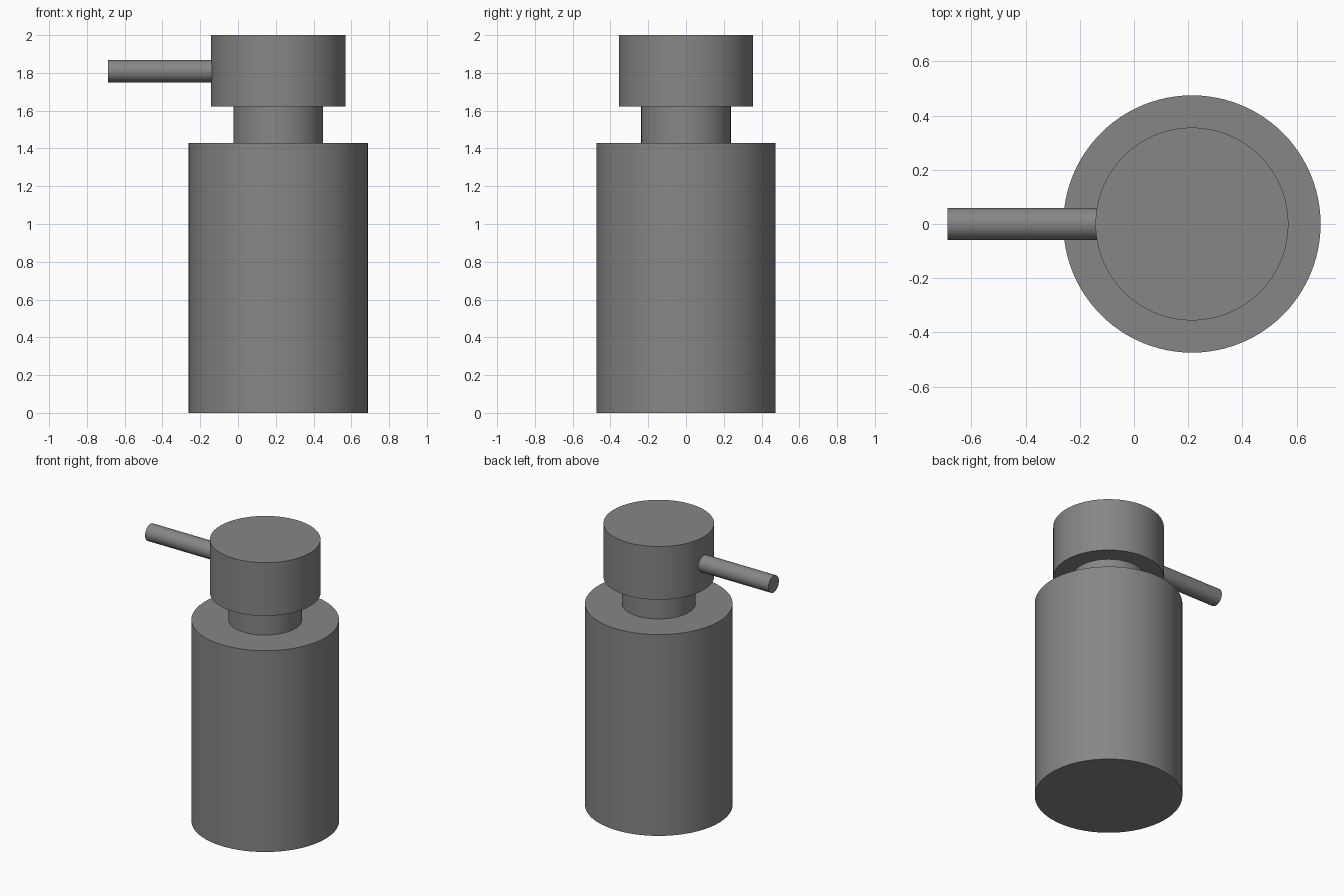
import bpy
import math

if "Cube" in bpy.data.objects:
    bpy.data.objects.remove(bpy.data.objects["Cube"])

AXIS_X = 0.214  # centre line of the bottle

# Dark grey finish shared by all parts
dark = bpy.data.materials.new("dark_grey")
dark.diffuse_color = (0.24, 0.24, 0.24, 1)
dark.use_nodes = True
dark.node_tree.nodes["Principled BSDF"].inputs["Base Color"].default_value = dark.diffuse_color


def cylinder(name, radius, length, location, rotation=(0, 0, 0), sides=96):
    bpy.ops.mesh.primitive_cylinder_add(vertices=sides, radius=radius, depth=length,
                                        location=location, rotation=rotation)
    obj = bpy.context.object
    obj.name = name
    obj.data.materials.append(dark)
    bpy.ops.object.shade_smooth_by_angle(angle=math.radians(30))
    return obj


def upright(name, radius, z0, z1):
    return cylinder(name, radius, z1 - z0, (AXIS_X, 0, (z0 + z1) / 2))


# Bottle, neck and pump head stacked on one axis
upright("bottle_body", 0.475, 0.0, 1.43)
upright("pump_neck", 0.237, 1.43, 1.622)
upright("pump_head", 0.356, 1.622, 2.0)

# Spout pointing to the left, its root set just inside the head
x0, x1 = -0.689, -0.13
cylinder("spout", 0.059, x1 - x0, ((x0 + x1) / 2, 0, 1.809),
         rotation=(0, math.pi / 2, 0), sides=48)
